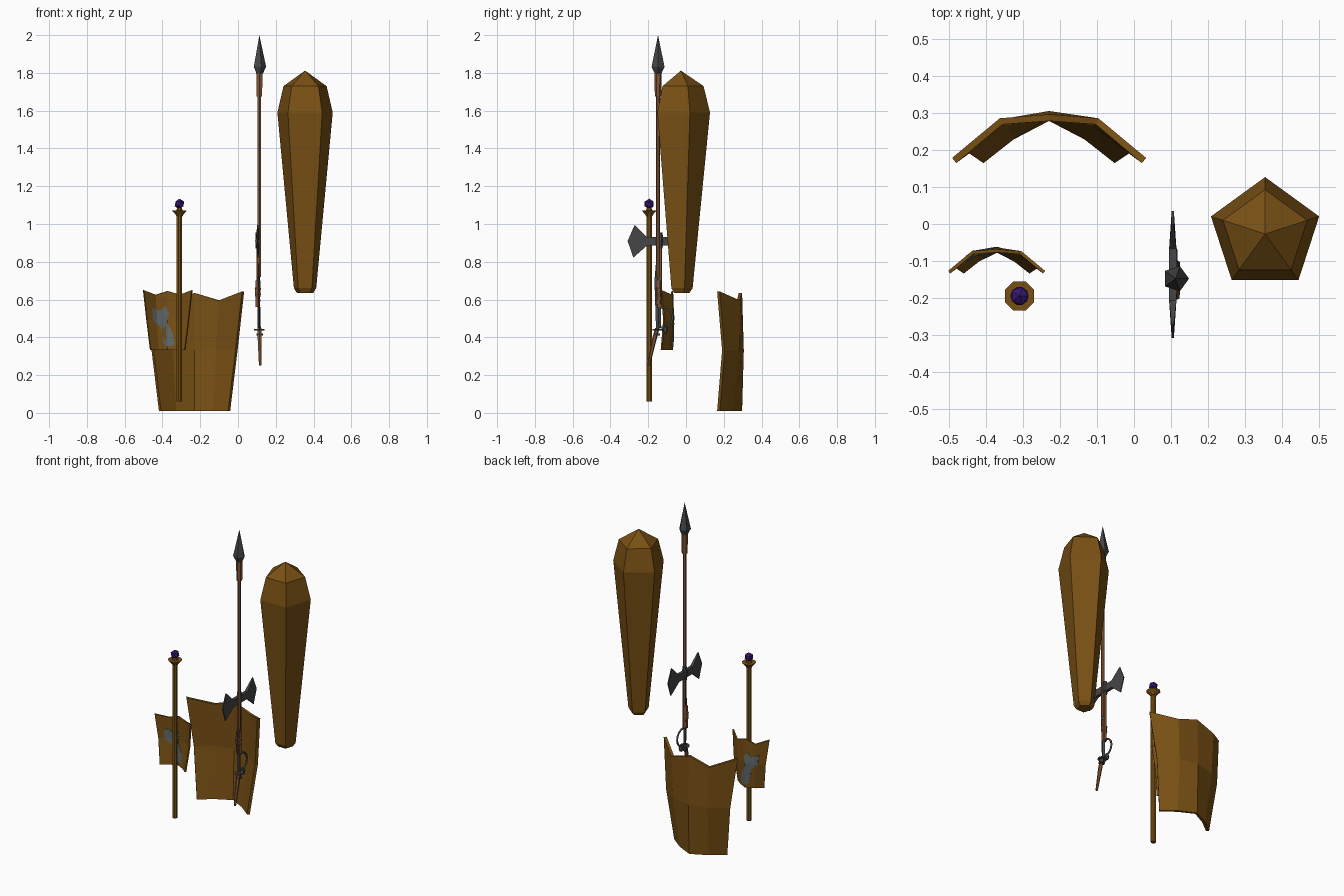
import bpy, bmesh, math
from mathutils import Vector

if "Cube" in bpy.data.objects:
    bpy.data.objects.remove(bpy.data.objects["Cube"])


def mat(name, *rgb):
    m = bpy.data.materials.new(name)
    m.diffuse_color = (*rgb, 1)
    m.use_nodes = True
    m.node_tree.nodes["Principled BSDF"].inputs["Base Color"].default_value = m.diffuse_color
    return m


WOOD = mat("wood", 0.19, 0.08, 0.007)
COPPER = mat("copper_wood", 0.22, 0.09, 0.035)
STEEL = mat("steel", 0.12, 0.14, 0.14)
DARK = mat("dark_iron", 0.06, 0.06, 0.062)
PURPLE = mat("purple_gem", 0.04, 0.008, 0.16)


def finish(name, bm, material):
    bmesh.ops.remove_doubles(bm, verts=bm.verts, dist=1e-5)
    bmesh.ops.recalc_face_normals(bm, faces=bm.faces)
    me = bpy.data.meshes.new(name)
    bm.to_mesh(me)
    bm.free()
    me.materials.append(material)
    ob = bpy.data.objects.new(name, me)
    bpy.context.collection.objects.link(ob)
    return ob


def stack(name, rings, sides, material, start=90, squash=1.0):
    """Skin horizontal rings given as (x, y, z, radius)."""
    bm = bmesh.new()
    loops = []
    for x, y, z, r in rings:
        angles = [math.radians(start + 360 * i / sides) for i in range(sides)]
        loops.append([bm.verts.new((x + squash * r * math.cos(a), y + r * math.sin(a), z)) for a in angles])
    for lo, hi in zip(loops, loops[1:]):
        for i in range(sides):
            j = (i + 1) % sides
            bm.faces.new((lo[i], lo[j], hi[j], hi[i]))
    bm.faces.new(loops[0][::-1])
    bm.faces.new(loops[-1])
    bmesh.ops.remove_doubles(bm, verts=bm.verts, dist=1e-5)
    return finish(name, bm, material)


def turned(name, x, y, profile, sides, material, start=90):
    return stack(name, [(x, y, z, r) for r, z in profile], sides, material, start)


def prism(name, outline, x_half, material):
    """Extrude a (y, z) outline along x; x_half gives half thickness at each y."""
    bm = bmesh.new()
    a, b = ([bm.verts.new((x0 + s * x_half(y), y, z)) for y, z in outline] for x0, s in ((0.105, -1), (0.105, 1)))
    bm.faces.new(a)
    bm.faces.new(b[::-1])
    for i in range(len(a)):
        j = (i + 1) % len(a)
        bm.faces.new((a[i], a[j], b[j], b[i]))
    return finish(name, bm, material)


# Curved shields: right half of three rows, mirrored in x
ROWS = [[(0, 0.288, 0.01), (0.10, 0.237, 0.01), (0.183, 0.172, 0.01)],
        [(0, 0.297, 0.33), (0.118, 0.277, 0.33), (0.222, 0.198, 0.33)],
        [(0, 0.288, 0.635), (0.13, 0.278, 0.595), (0.257, 0.172, 0.643)]]


def shield_part(name, origin, scale, part, thickness, material):
    bm = bmesh.new()
    grid = []
    for row in ROWS:
        full = [(-x, y, z) for x, y, z in row[:0:-1]] + row
        grid.append([bm.verts.new(Vector(p) * scale + Vector(origin)) for p in full])
    for lo, hi in zip(grid, grid[1:]):
        for i in range(4):
            bm.faces.new((lo[i], lo[i + 1], hi[i + 1], hi[i]))
    bm.normal_update()
    rim = bmesh.ops.inset_region(bm, faces=bm.faces[:], thickness=0.02 * scale, use_even_offset=True)["faces"]
    inner = [f for f in bm.faces if f not in rim]
    bmesh.ops.delete(bm, geom=inner if part == "rim" else rim, context='FACES')
    ob = finish(name, bm, material)
    mod = ob.modifiers.new("thickness", 'SOLIDIFY')
    mod.thickness, mod.offset = thickness * scale, 0
    return ob


SMALL = (-0.372, -0.2165, 0.328)
for label, origin, scale in (("large", (-0.23, 0, 0), 1), ("small", SMALL, 0.5)):
    shield_part(label + "_shield_panel", origin, scale, "panel", 0.018, WOOD)
    shield_part(label + "_shield_rim", origin, scale, "rim", 0.032, STEEL)

# Ragged metal patch, cut from a thicker copy of the small shield panel
patch = shield_part("small_shield_patch", SMALL, 0.5, "panel", 0.026, STEEL)
bm = bmesh.new()
shape = [(-0.455, 0.555), (-0.45, 0.49), (-0.41, 0.455), (-0.395, 0.37), (-0.375, 0.35), (-0.335, 0.36),
         (-0.345, 0.42), (-0.375, 0.48), (-0.365, 0.53), (-0.385, 0.565), (-0.41, 0.54)]
face = bm.faces.new([bm.verts.new((x, -0.25, z)) for x, z in shape])
ext = bmesh.ops.extrude_face_region(bm, geom=[face])["geom"]
bmesh.ops.translate(bm, verts=[v for v in ext if isinstance(v, bmesh.types.BMVert)], vec=(0, 0.3, 0))
cutter = finish("patch_cutter", bm, STEEL)
cutter.hide_render = True
cutter.hide_viewport = True
cut = patch.modifiers.new("patch_shape", 'BOOLEAN')
cut.operation, cut.object = 'INTERSECT', cutter

# Five-sided club
turned("club", 0.355, -0.027, [(0.045, 0.635), (0.062, 0.66), (0.154, 1.59), (0.12, 1.73), (0, 1.812)], 5, WOOD)

# Staff with flared cap and gem
turned("staff_shaft", -0.31, -0.195, [(0.016, 0.06), (0.016, 1.06)], 8, WOOD, 22.5)
turned("staff_cap", -0.31, -0.195, [(0.017, 1.04), (0.024, 1.052), (0.043, 1.072), (0.018, 1.072), (0.014, 1.085)],
       8, WOOD, 22.5)
bm = bmesh.new()
bmesh.ops.create_icosphere(bm, subdivisions=1, radius=0.028)
bmesh.ops.translate(bm, verts=bm.verts, vec=(-0.31, -0.195, 1.106))
finish("staff_gem", bm, PURPLE)

# Spear
SX, SY = 0.113, -0.148
turned("spear_shaft", SX, SY, [(0.01, 0.72), (0.01, 1.7)], 6, COPPER)
turned("spear_collar", SX, SY, [(0.017, 1.675), (0.019, 1.80)], 6, COPPER)
turned("spear_head", SX, SY, [(0.018, 1.795), (0.036, 1.832), (0, 2.0)], 5, DARK, 0)

# Double-bitted axe head and handle
AY = -0.137
half = [(0.07, 0.93), (0.135, 0.995), (0.172, 0.91), (0.142, 0.822), (0.07, 0.885)]
outline = [(AY + y, z) for y, z in half] + [(AY - y, z) for y, z in half[::-1]]
prism("axe_head", outline, lambda y: 0.003 if abs(y - AY) > 0.1 else 0.010, DARK)
turned("axe_socket", 0.105, AY, [(0.013, 0.87), (0.016, 0.91), (0.013, 0.955)], 6, DARK)
turned("axe_handle", 0.107, -0.135, [(0.009, 0.56), (0.009, 0.9)], 6, COPPER)

# Slim blade and wrapped grip below the axe
stack("slim_blade", [(0.11, -0.145, 0.45, 0.014), (0.11, -0.15, 0.70, 0.017), (0.108, -0.158, 0.81, 0)], 4, DARK,
      squash=0.4)
turned("wrapped_grip", 0.105, -0.145, [(0.014, 0.56), (0.015, 0.60), (0.013, 0.605), (0.019, 0.63), (0.016, 0.635),
                                     (0.019, 0.66), (0.015, 0.665), (0.015, 0.70)], 6, COPPER)

# Hooked guard ring
curve = bpy.data.curves.new("guard_hook", 'CURVE')
curve.dimensions = '3D'
curve.bevel_depth, curve.bevel_resolution = 0.006, 1
spline = curve.splines.new('POLY')
spline.points.add(8)
for i, p in enumerate(spline.points):
    a = math.radians(-100 + 25 * i)
    p.co = (0.112, -0.125 + 0.055 * math.cos(a), 0.505 + 0.055 * math.sin(a), 1)
curve.materials.append(DARK)
bpy.context.collection.objects.link(bpy.data.objects.new("guard_hook", curve))

# Dagger hilt: guard discs, side knob, slanted grip
turned("guard_disc", 0.113, -0.15, [(0.028, 0.437), (0.028, 0.445)], 8, DARK)
turned("lower_disc", 0.115, -0.155, [(0.018, 0.41), (0.018, 0.42)], 8, DARK)
turned("guard_knob", 0.113, -0.11, [(0.008, 0.42), (0.014, 0.44), (0.008, 0.46)], 6, DARK)
stack("slanted_grip", [(0.114, -0.152, 0.45, 0.012), (0.115, -0.17, 0.38, 0.012), (0.117, -0.198, 0.25, 0.007)],
      6, COPPER)
